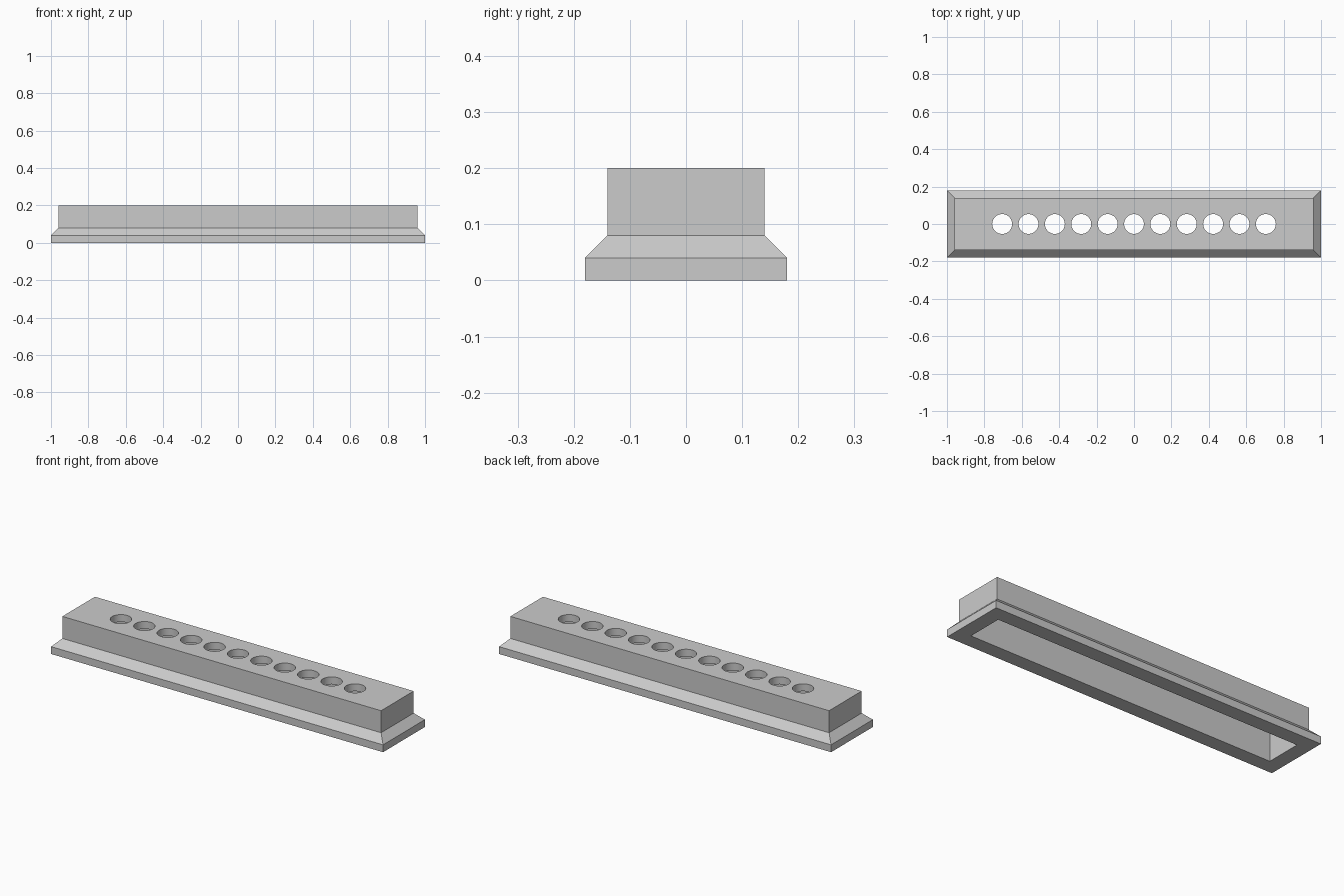
import bpy
import bmesh
from mathutils import Matrix

cube = bpy.data.objects.get("Cube")
if cube:
    bpy.data.objects.remove(cube, do_unlink=True)

HOLES, SPACING, RADIUS = 11, 0.141, 0.053

grey = bpy.data.materials.new("plain grey")
grey.use_nodes = True
grey.diffuse_color = (0.6, 0.6, 0.6, 1)
grey.node_tree.nodes["Principled BSDF"].inputs["Base Color"].default_value = grey.diffuse_color


def make_object(name, bm):
    bmesh.ops.recalc_face_normals(bm, faces=bm.faces)
    mesh = bpy.data.meshes.new(name)
    bm.to_mesh(mesh)
    bm.free()
    mesh.materials.append(grey)
    obj = bpy.data.objects.new(name, mesh)
    bpy.context.collection.objects.link(obj)
    return obj


# Hollow cover: rectangular rings (inset from the flange edge, height),
# running from the cavity ceiling, under the rim and up to the top
profile = [(0.08, 0.16), (0.08, 0), (0, 0), (0, 0.04), (0.04, 0.08), (0.04, 0.2)]
bm = bmesh.new()
rings = []
for inset, z in profile:
    x, y = 1 - inset, 0.18 - inset
    rings.append([bm.verts.new((sx * x, sy * y, z))
                  for sx, sy in ((-1, -1), (1, -1), (1, 1), (-1, 1))])
for a, b in zip(rings, rings[1:]):
    for i in range(4):
        j = (i + 1) % 4
        bm.faces.new((a[i], a[j], b[j], b[i]))
bm.faces.new(rings[0])
bm.faces.new(rings[-1])
cover = make_object("hollow_cover", bm)

# Row of round holes through the top plate
bm = bmesh.new()
for i in range(HOLES):
    x = (i - (HOLES - 1) / 2) * SPACING
    bmesh.ops.create_cone(bm, cap_ends=True, segments=48, radius1=RADIUS, radius2=RADIUS,
                          depth=0.12, matrix=Matrix.Translation((x, 0, 0.18)))
cutter = make_object("hole_cutter", bm)
cutter.hide_render = True

cut = cover.modifiers.new("holes", "BOOLEAN")
cut.operation = "DIFFERENCE"
cut.solver = "EXACT"
cut.object = cutter

# Apply the cut, drop the cutter, and smooth only the hole walls
bpy.ops.object.select_all(action="DESELECT")
cover.select_set(True)
bpy.context.view_layer.objects.active = cover
bpy.ops.object.modifier_apply(modifier=cut.name)
bpy.data.objects.remove(cutter, do_unlink=True)
bpy.ops.object.shade_smooth_by_angle()
